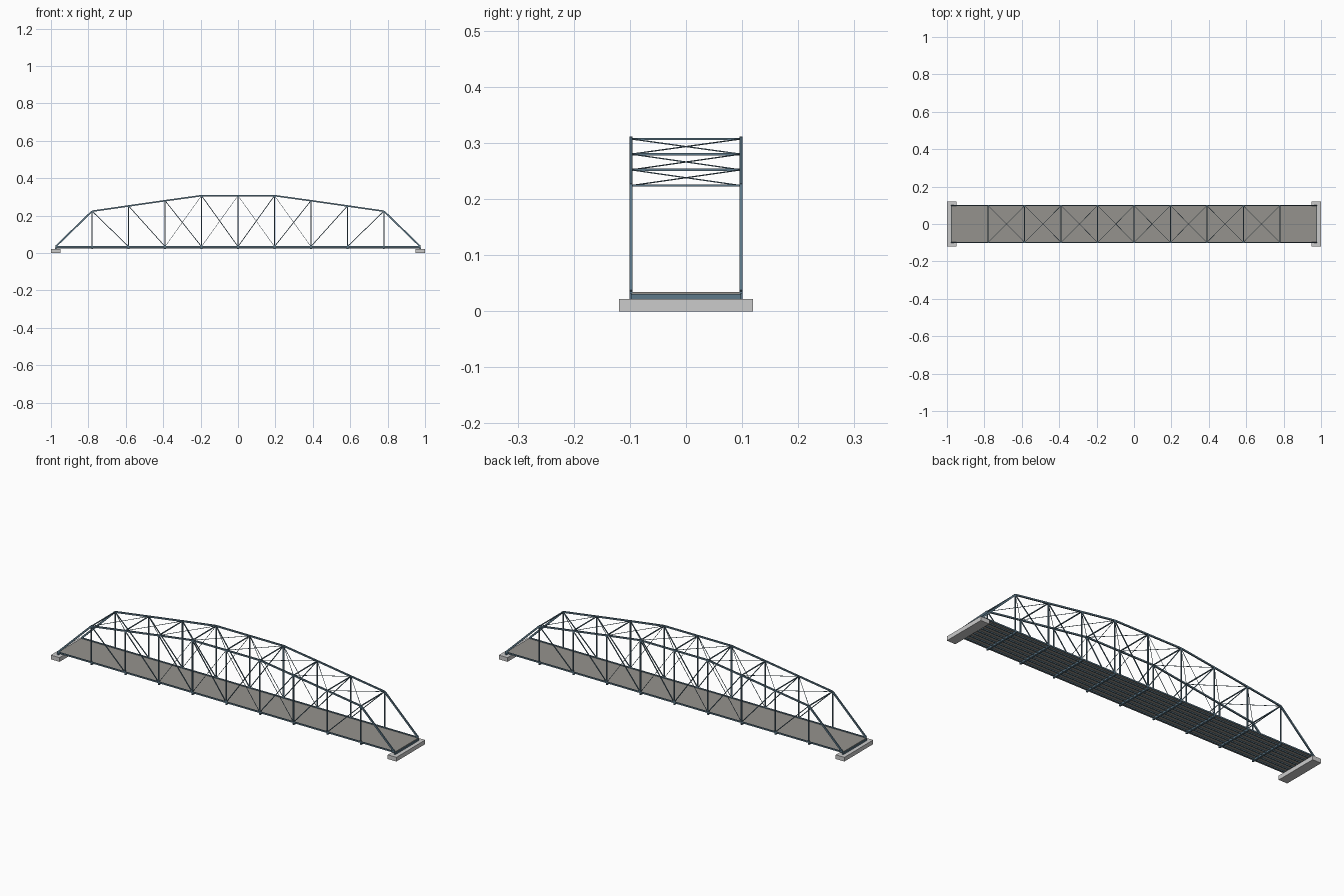
import bpy, bmesh
from mathutils import Vector

if "Cube" in bpy.data.objects:
    bpy.data.objects.remove(bpy.data.objects["Cube"])

def material(name, col):
    m = bpy.data.materials.new(name)
    m.diffuse_color = (*col, 1)
    m.use_nodes = True
    m.node_tree.nodes["Principled BSDF"].inputs["Base Color"].default_value = m.diffuse_color
    return m

steel = material("blue_steel", (0.11, 0.19, 0.25))
asphalt = material("deck_grey", (0.30, 0.29, 0.27))

# square-section bar between two points: w sideways, h upright
def beam(bm, p, q, w, h):
    p, q = Vector(p), Vector(q)
    d = (q - p).normalized()
    side = Vector((0, 1, 0)) if abs(d.z) > 0.999 else d.cross(Vector((0, 0, 1))).normalized()
    up = side.cross(d).normalized()
    ring = [[bm.verts.new(e + side * (a * w / 2) + up * (b * h / 2))
             for a, b in ((-1, -1), (1, -1), (1, 1), (-1, 1))] for e in (p, q)]
    for i in range(4):
        j = (i + 1) % 4
        bm.faces.new((ring[0][i], ring[0][j], ring[1][j], ring[1][i]))
    bm.faces.new(ring[0][::-1])
    bm.faces.new(ring[1])

def part(name, bars, mat=None):
    bm = bmesh.new()
    for b in bars:
        beam(bm, *b)
    bmesh.ops.recalc_face_normals(bm, faces=bm.faces)
    me = bpy.data.meshes.new(name)
    bm.to_mesh(me)
    bm.free()
    if mat:
        me.materials.append(mat)
    ob = bpy.data.objects.new(name, me)
    bpy.context.collection.objects.link(ob)
    return ob

STEP, ZB, Y = 0.195, 0.035, 0.098
heights = {4: 0.224, 3: 0.252, 2: 0.280, 1: 0.307, 0: 0.307}
def top(i, y): return (i * STEP, y, heights[abs(i)])
def bot(i, y): return (i * STEP, y, ZB)

# two side trusses
for side, y in (("front", -Y), ("back", Y)):
    part(side + "_top_chord", [(top(i, y), top(i + 1, y), 0.006, 0.008) for i in range(-4, 4)], steel)
    part(side + "_end_posts", [(bot(5 * s, y), top(4 * s, y), 0.006, 0.009) for s in (-1, 1)], steel)
    part(side + "_bottom_chord", [(bot(-5, y), bot(5, y), 0.006, 0.007)], steel)
    part(side + "_verticals", [((i * STEP, y, 0.022), top(i, y), 0.005, 0.006) for i in range(-4, 5)], steel)
    part(side + "_diagonals", [(top(s * i, y), bot(s * (i - 1), y), 0.004, 0.004)
                               for s in (-1, 1) for i in range(1, 5)], steel)
    part(side + "_counter_diagonals", [(bot(s * i, y), top(s * (i - 1), y), 0.002, 0.002)
                                       for s in (-1, 1) for i in (1, 2)], steel)

# overhead struts and cross bracing
part("top_struts", [(top(i, -Y), top(i, Y), 0.005, 0.004) for i in range(-4, 5)], steel)
part("top_cross_bracing", [(top(i, s * Y), top(i + 1, -s * Y), 0.002, 0.002)
                           for i in range(-4, 4) for s in (-1, 1)], steel)

# floor system
part("floor_beams", [((i * STEP, -Y, 0.0265), (i * STEP, Y, 0.0265), 0.009, 0.009)
                     for i in range(-5, 6)], steel)
part("stringers", [((-0.975, k * 0.028, 0.028), (0.975, k * 0.028, 0.028), 0.004, 0.006)
                   for k in range(-3, 4)], steel)
part("deck", [((-0.975, 0, 0.0325), (0.975, 0, 0.0325), 0.194, 0.003)], asphalt)

# concrete bearings at both ends
for name, s in (("left_abutment", -1), ("right_abutment", 1)):
    part(name, [((s * 0.975, -0.119, 0.011), (s * 0.975, 0.119, 0.011), 0.05, 0.022)])
